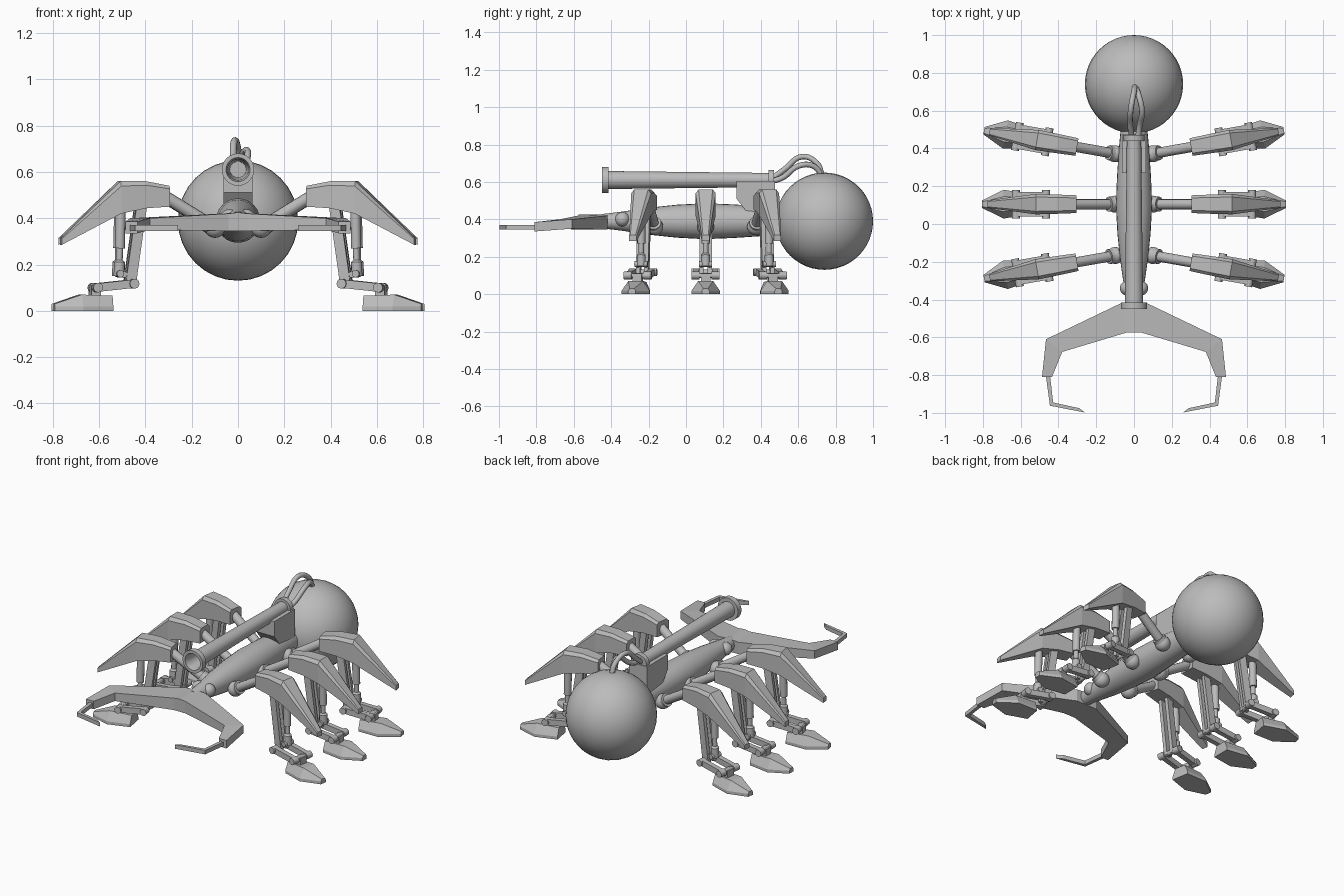
import bpy, bmesh, math
from mathutils import Vector, Matrix

if "Cube" in bpy.data.objects:
    bpy.data.objects.remove(bpy.data.objects["Cube"])

grey = bpy.data.materials.new("plain grey")
grey.use_nodes = True
grey.diffuse_color = (0.5, 0.5, 0.5, 1)
grey.node_tree.nodes["Principled BSDF"].inputs["Base Color"].default_value = grey.diffuse_color
IDENT = Matrix.Identity(4)


def finish(name, bm, matrix=IDENT, smooth=False):
    bm.transform(matrix)
    bmesh.ops.recalc_face_normals(bm, faces=bm.faces)
    mesh = bpy.data.meshes.new(name)
    bm.to_mesh(mesh)
    bm.free()
    mesh.materials.append(grey)
    if smooth:
        mesh.shade_smooth()
        mesh.set_sharp_from_angle(angle=math.radians(35))
    obj = bpy.data.objects.new(name, mesh)
    bpy.context.collection.objects.link(obj)
    return obj


def loft(name, rings, matrix=IDENT, smooth=False):
    """Skin equal-sized rings of points and cap both ends."""
    bm = bmesh.new()
    loops = [[bm.verts.new(p) for p in ring] for ring in rings]
    n = len(loops[0])
    for a, b in zip(loops, loops[1:]):
        for i in range(n):
            j = (i + 1) % n
            bm.faces.new((a[i], a[j], b[j], b[i]))
    bm.faces.new(loops[0])
    bm.faces.new(loops[-1])
    return finish(name, bm, matrix, smooth)


def lathe(name, start, end, profile, matrix=IDENT, n=16):
    """Turn (distance, radius) pairs around the line from start to end."""
    start, axis = Vector(start), Vector(end) - Vector(start)
    turn = axis.to_track_quat('Z', 'Y')
    rings = [[start + turn @ Vector((r * math.cos(k * math.tau / n),
                                     r * math.sin(k * math.tau / n), t))
              for k in range(n)] for t, r in profile]
    return loft(name, rings, matrix, True)


def rod(name, start, end, radius, matrix=IDENT, n=12):
    length = (Vector(end) - Vector(start)).length
    return lathe(name, start, end, [(0, radius), (length, radius)], matrix, n)


def bar(name, start, end, width, height, matrix=IDENT):
    """Square beam in the xz plane, width measured along y."""
    a, b = Vector(start), Vector(end)
    side = Vector((0, width / 2, 0))
    up = (b - a).normalized().cross(Vector((0, 1, 0))) * height / 2
    rings = [[p + side + up, p - side + up, p - side - up, p + side - up] for p in (a, b)]
    return loft(name, rings, matrix)


def ball(name, centre, radius, matrix=IDENT, segments=20, rings=12):
    bm = bmesh.new()
    bmesh.ops.create_uvsphere(bm, u_segments=segments, v_segments=rings, radius=radius)
    bm.transform(Matrix.Translation(centre) @ Matrix.Rotation(math.pi / 2, 4, 'X'))
    return finish(name, bm, matrix, True)


# Abdomen, spindle body and eyes
ball("abdomen", (0, 0.74, 0.39), 0.26, segments=32, rings=24)
lathe("body", (0, -0.45, 0.39), (0, 0.55, 0.39),
      [(0, 0.038), (0.1, 0.05), (0.25, 0.072), (0.4, 0.088), (0.55, 0.096),
       (0.7, 0.09), (0.85, 0.08), (1.0, 0.066)], n=24)

# Hollow cannon with flanges, bracket and cables
lathe("cannon", (0, -0.45, 0.61), (0, 0.47, 0.61),
      [(0.25, 0.035), (0.03, 0.045), (0, 0.052), (0, 0.07), (0.035, 0.07), (0.035, 0.048),
       (0.89, 0.038), (0.89, 0.055), (0.92, 0.055), (0.92, 0.03)], n=24)
bracket = [(0.27, 0.605), (0.475, 0.605), (0.475, 0.42), (0.34, 0.42), (0.27, 0.51)]
loft("cannon_bracket", [[(x, y, z) for y, z in bracket] for x in (-0.063, 0.063)])


def cable(name, points):
    curve = bpy.data.curves.new(name, 'CURVE')
    curve.dimensions = '3D'
    curve.bevel_depth = 0.015
    curve.bevel_resolution = 2
    curve.resolution_u = 6
    spline = curve.splines.new('BEZIER')
    spline.bezier_points.add(len(points) - 1)
    for bp, p in zip(spline.bezier_points, points):
        bp.co = p
        bp.handle_left_type = bp.handle_right_type = 'AUTO'
    obj = bpy.data.objects.new(name, curve)
    bpy.context.collection.objects.link(obj)
    curve.materials.append(grey)
    bpy.ops.object.select_all(action='DESELECT')
    obj.select_set(True)
    bpy.context.view_layer.objects.active = obj
    bpy.ops.object.convert(target='MESH')
    obj.data.shade_smooth()


cable("upper_cable", [(-0.01, 0.45, 0.61), (-0.02, 0.53, 0.67), (-0.015, 0.62, 0.735),
                      (0, 0.7, 0.7), (0.005, 0.73, 0.63)])
cable("lower_cable", [(0.02, 0.45, 0.6), (0.03, 0.52, 0.625), (0.042, 0.6, 0.685),
                      (0.025, 0.68, 0.685), (0.005, 0.73, 0.63)])

# Mandible stations: outer xy, inner xy, bottom and top height
jaw = [((0, -0.42), (0, -0.575), 0.345, 0.425), ((0.07, -0.42), (0.04, -0.575), 0.345, 0.42),
       ((0.466, -0.61), (0.38, -0.677), 0.35, 0.4), ((0.487, -0.81), (0.434, -0.81), 0.335, 0.385)]
fang = [((0.467, -0.8), (0.445, -0.8), 0.345, 0.37), ((0.445, -0.962), (0.428, -0.945), 0.345, 0.37),
        ((0.26, -0.998), (0.29, -0.975), 0.345, 0.37)]


def blade(name, stations, matrix):
    loft(name, [[(*o, lo), (*i, lo), (*i, hi), (*o, hi)] for o, i, lo, hi in stations], matrix)


# Armour stations: x, bottom z, top z, half width
armour = [(0.305, 0.45, 0.54, 0.047), (0.41, 0.443, 0.56, 0.051),
          (0.52, 0.42, 0.56, 0.054), (0.775, 0.285, 0.315, 0.02)]
# Foot stations: x, top z, bottom half width, top half width
foot = [(0.555, 0.065, 0.055, 0.035), (0.69, 0.07, 0.076, 0.04), (0.805, 0.03, 0.02, 0.012)]


def leg(label, m):
    hip, knee = Vector((0.1, 0, 0.36)), Vector((0.33, 0, 0.5))
    ball(label + "_hip", hip, 0.045, m)
    rod(label + "_hip_collar", hip, hip.lerp(knee, 0.15), 0.04, m)
    rod(label + "_thigh", hip, knee, 0.027, m)
    loft(label + "_armour", [[(x, -w, lo), (x, w, lo), (x, w, mid), (x, w * 0.7, hi),
                              (x, -w * 0.7, hi), (x, -w, mid)]
                             for x, lo, hi, w in armour
                             for mid in [lo + (hi - lo) * 0.85]], m)
    # Shin struts and piston
    for s, tag in ((-1, "front"), (1, "back")):
        bar(f"{label}_{tag}_shin", (0.425, s * 0.022, 0.46), (0.475, s * 0.022, 0.11), 0.022, 0.045, m)
        bar(f"{label}_{tag}_ankle_link", (0.465, s * 0.05, 0.117), (0.625, s * 0.05, 0.1), 0.03, 0.036, m)
        for x, z in ((0.465, 0.117), (0.625, 0.1)):
            rod(f"{label}_{tag}_ankle_boss", (x, s * 0.032, z), (x, s * 0.075, z), 0.021, m)
        bar(f"{label}_{tag}_piston_link", (0.52, s * 0.022, 0.16), (0.465, s * 0.022, 0.15), 0.012, 0.025, m)
    lathe(label + "_piston", (0.513, 0, 0.44), (0.52, 0, 0.15),
          [(0, 0.022), (0.17, 0.022), (0.17, 0.014), (0.22, 0.014), (0.23, 0.024), (0.29, 0.024)], m, 12)
    rod(label + "_piston_pin", (0.52, -0.035, 0.16), (0.52, 0.035, 0.16), 0.016, m)
    rod(label + "_ankle_axle", (0.465, -0.06, 0.117), (0.465, 0.06, 0.117), 0.014, m)
    rod(label + "_foot_axle", (0.625, -0.06, 0.1), (0.625, 0.06, 0.1), 0.014, m)
    bar(label + "_foot_lug", (0.625, 0, 0.11), (0.625, 0, 0.05), 0.05, 0.04, m)
    loft(label + "_foot", [[(x, -b, 0), (x, b, 0), (x, b, 0.018), (x, t, z), (x, -t, z), (x, -b, 0.018)]
                           for x, z, b, t in foot], m)


# Mirrored parts
for sign, side in ((1, "left"), (-1, "right")):
    mirror = Matrix.Diagonal((sign, 1, 1, 1))
    ball(side + "_eye", (0.036, -0.34, 0.4), 0.039, mirror)
    blade(side + "_mandible", jaw, mirror)
    blade(side + "_fang", fang, mirror)
    for place, y, angle in (("front", -0.165, -10), ("middle", 0.105, 0), ("rear", 0.37, 10)):
        pivot = Matrix.Translation((0.09, y, 0)) @ Matrix.Rotation(math.radians(angle), 4, 'Z')
        leg(f"{side}_{place}", mirror @ pivot @ Matrix.Translation((-0.09, 0, 0)))
